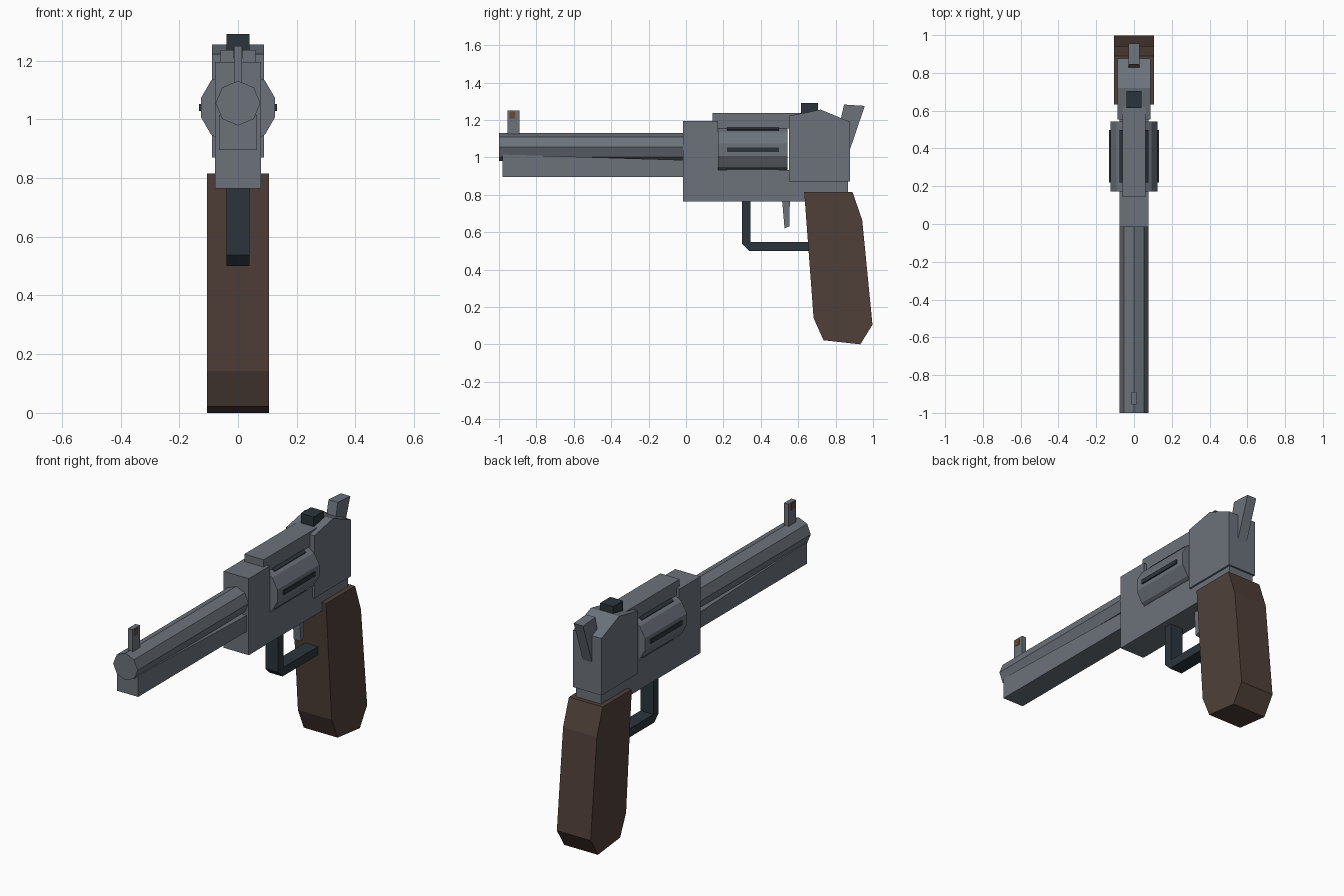
import bpy, bmesh, math
from mathutils import Matrix

if "Cube" in bpy.data.objects:
    bpy.data.objects.remove(bpy.data.objects["Cube"])


def material(name, color):
    m = bpy.data.materials.new(name)
    m.diffuse_color = (*color, 1)
    m.use_nodes = True
    m.node_tree.nodes["Principled BSDF"].inputs["Base Color"].default_value = m.diffuse_color
    return m


STEEL = material("grey_steel", (0.150, 0.170, 0.198))
DARK = material("dark_steel", (0.024, 0.036, 0.045))
WOOD = material("brown_wood", (0.080, 0.051, 0.042))
BEAD = material("copper_bead", (0.150, 0.065, 0.030))


def finish(name, bm, mat):
    bmesh.ops.recalc_face_normals(bm, faces=bm.faces)
    mesh = bpy.data.meshes.new(name)
    bm.to_mesh(mesh)
    bm.free()
    mesh.materials.append(mat)
    obj = bpy.data.objects.new(name, mesh)
    bpy.context.collection.objects.link(obj)
    return obj


def plate(name, profile, half_width, mat):
    """Side profile of (y, z) points, extruded evenly across x."""
    bm = bmesh.new()
    face = bm.faces.new([bm.verts.new((-half_width, y, z)) for y, z in profile])
    ext = bmesh.ops.extrude_face_region(bm, geom=[face])
    moved = [v for v in ext["geom"] if isinstance(v, bmesh.types.BMVert)]
    bmesh.ops.translate(bm, verts=moved, vec=(2 * half_width, 0, 0))
    return finish(name, bm, mat)


def box(name, y0, y1, z0, z1, half_width, mat):
    return plate(name, [(y0, z0), (y1, z0), (y1, z1), (y0, z1)], half_width, mat)


def prism(name, sides, radius, y0, y1, z, turn, mat):
    """Many-sided bar running along y."""
    bm = bmesh.new()
    bmesh.ops.create_cone(bm, cap_ends=True, segments=sides, radius1=radius,
                          radius2=radius, depth=y1 - y0)
    bm.transform(Matrix.Translation((0, (y0 + y1) / 2, z))
                 @ Matrix.Rotation(math.pi / 2, 4, 'X')
                 @ Matrix.Rotation(turn, 4, 'Z'))
    return finish(name, bm, mat)


# Barrel, underlug and front sight
prism("barrel", 8, 0.076, -1.0, 0.0, 1.055, 0, STEEL)
plate("barrel_underlug", [(-0.98, 0.895), (0.0, 0.895), (0.0, 0.985), (-0.98, 1.015)],
      0.065, STEEL)
box("front_sight", -0.955, -0.89, 1.12, 1.25, 0.014, STEEL)
box("front_sight_bead", -0.945, -0.913, 1.208, 1.245, 0.016, BEAD)

# Frame around the cylinder
box("frame_front", -0.016, 0.172, 0.765, 1.195, 0.078, STEEL)
box("frame_bottom", 0.172, 0.866, 0.765, 0.932, 0.078, STEEL)
box("top_strap", 0.142, 0.70, 1.155, 1.236, 0.06, STEEL)
plate("frame_rear", [(0.552, 0.87), (0.876, 0.87), (0.876, 1.19), (0.72, 1.255),
                     (0.552, 1.222)], 0.088, STEEL)

# Cylinder with six dark flutes
CYL_Z = 1.04
prism("cylinder", 12, 0.13, 0.172, 0.543, CYL_Z, math.radians(15), STEEL)
for i in range(6):
    bm = bmesh.new()
    bmesh.ops.create_cube(bm, size=1)
    bm.transform(Matrix.Translation((0, 0.358, CYL_Z))
                 @ Matrix.Rotation(math.radians(60 * i), 4, 'Y')
                 @ Matrix.Translation((0.122, 0, 0))
                 @ Matrix.Diagonal((0.022, 0.278, 0.024, 1)))
    finish(f"cylinder_flute_{i + 1}", bm, DARK)

# Rear sight and hammer
box("rear_sight", 0.615, 0.705, 1.22, 1.29, 0.04, DARK)
plate("hammer", [(0.80, 1.04), (0.876, 1.04), (0.956, 1.275), (0.845, 1.282),
                 (0.82, 1.17)], 0.029, STEEL)

# Trigger and its guard
plate("trigger", [(0.513, 0.78), (0.555, 0.78), (0.554, 0.632), (0.527, 0.62)],
      0.022, STEEL)
plate("trigger_guard", [(0.30, 0.78), (0.30, 0.538), (0.338, 0.50), (0.68, 0.50),
                        (0.68, 0.548), (0.346, 0.548), (0.346, 0.78)], 0.04, DARK)

# Grip
plate("grip", [(0.632, 0.815), (0.89, 0.815), (0.942, 0.665), (0.997, 0.105),
               (0.932, 0.0), (0.735, 0.022), (0.682, 0.142)], 0.105, WOOD)
